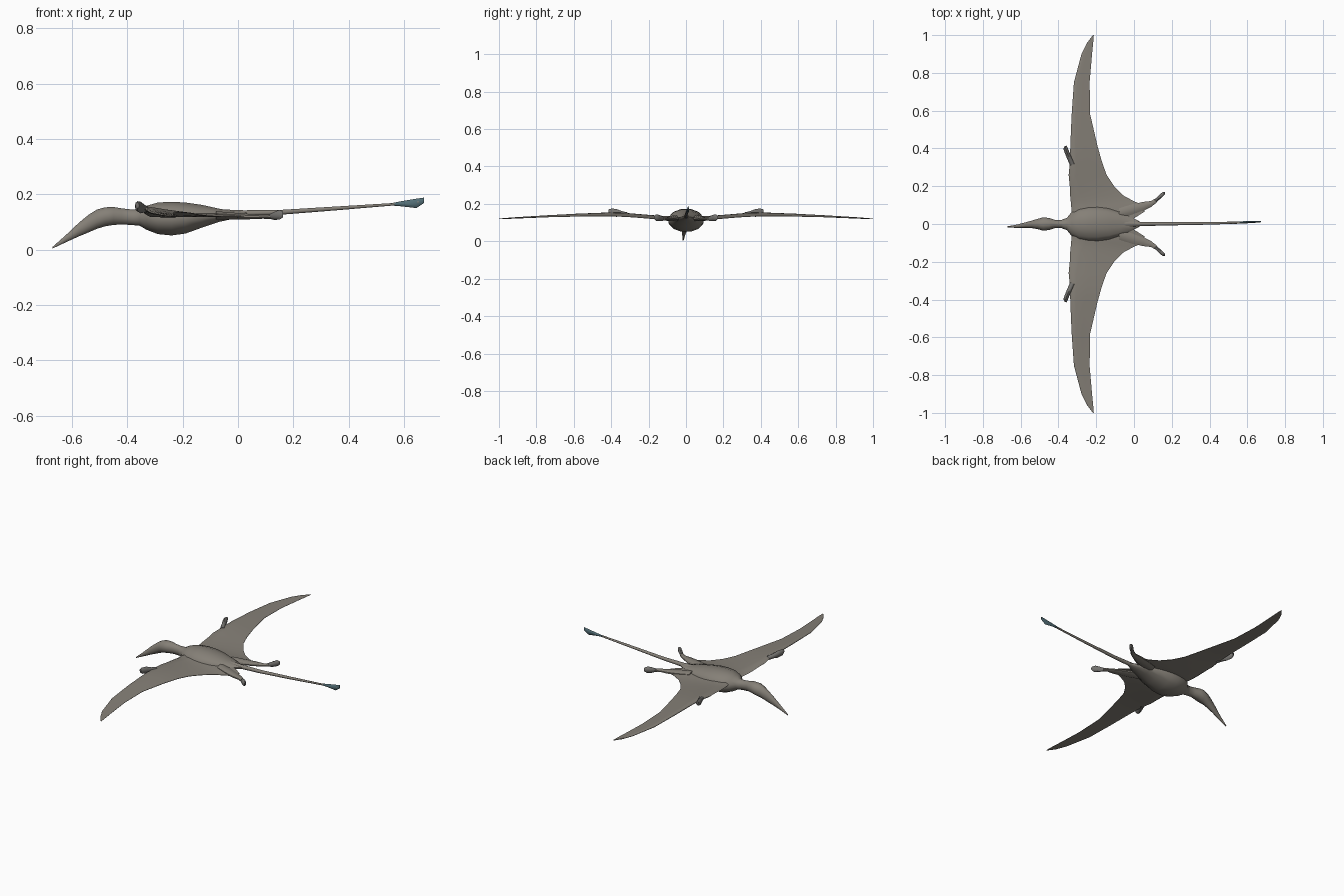
import bpy, bmesh, math


def material(name, rgb):
    m = bpy.data.materials.new(name)
    m.diffuse_color = (*rgb, 1)
    return m


SKIN = material("warm grey skin", (0.235, 0.215, 0.185))
CLAW = material("dark grey claw", (0.17, 0.165, 0.155))
TEAL = material("slate teal", (0.085, 0.155, 0.18))


def loft(name, rings, mat, mirror=False, angle=50):
    """Skin a closed tube through equally sized rings and cap both ends."""
    bm = bmesh.new()
    loops = [[bm.verts.new(p) for p in ring] for ring in rings]
    n = len(loops[0])
    for a, b in zip(loops, loops[1:]):
        for i in range(n):
            j = (i + 1) % n
            bm.faces.new((a[i], a[j], b[j], b[i]))
    bm.faces.new(loops[0])
    bm.faces.new(loops[-1])
    bmesh.ops.recalc_face_normals(bm, faces=bm.faces)
    me = bpy.data.meshes.new(name)
    bm.to_mesh(me)
    bm.free()
    me.materials.append(mat)
    ob = bpy.data.objects.new(name, me)
    bpy.context.collection.objects.link(ob)
    if mirror:
        ob.modifiers.new("mirror", "MIRROR").use_axis = (False, True, False)
    bpy.context.view_layer.objects.active = ob
    ob.select_set(True)
    bpy.ops.object.shade_smooth_by_angle(angle=math.radians(angle))
    ob.select_set(False)
    return ob


def oval(x, y, low, high, half, n=12):
    """Upright oval ring facing along x."""
    mid, r = (low + high) / 2, (high - low) / 2
    return [(x, y + half * math.cos(t), mid + r * math.sin(t))
            for t in (2 * math.pi * (i + .5) / n for i in range(n))]


def tube(name, stations, mat, n=12, **kw):
    return loft(name, [oval(*s, n=n) for s in stations], mat, **kw)


# Body, neck, head and beak: x, y, bottom, top, half width
tube("body_and_head", [
    (-.67, -.015, .004, .010, .003),
    (-.62, -.012, .027, .055, .009),
    (-.575, -.006, .047, .098, .015),
    (-.54, -.002, .061, .127, .021),
    (-.51, 0, .074, .146, .028),
    (-.48, 0, .083, .154, .037),
    (-.45, 0, .088, .155, .033),
    (-.42, 0, .090, .150, .023),
    (-.385, 0, .088, .146, .022),
    (-.355, 0, .085, .146, .034),
    (-.33, 0, .070, .160, .066),
    (-.29, 0, .054, .172, .088),
    (-.24, 0, .049, .175, .097),
    (-.19, 0, .056, .172, .096),
    (-.13, 0, .078, .163, .084),
    (-.07, 0, .099, .149, .063),
    (-.02, 0, .110, .140, .040),
    (.03, 0, .120, .138, .014)], SKIN)

# Tail with a flat vane at its end
tube("tail", [
    (-.05, 0, .115, .146, .022),
    (.02, 0, .119, .143, .013),
    (.15, .001, .125, .144, .010),
    (.35, .003, .141, .156, .008),
    (.55, .007, .158, .168, .006),
    (.655, .011, .168, .176, .004)], SKIN, n=8)
tube("tail_vane", [
    (.545, .007, .160, .166, .006),
    (.585, .009, .157, .174, .007),
    (.645, .011, .150, .184, .005),
    (.672, .012, .168, .188, .003)], TEAL, n=6)

# Wings: y, front x, rear x, front z, rear z, thickness
WING = [
    (0, -.320, -.03, .130, .128, .026),
    (.03, -.325, .00, .130, .127, .024),
    (.065, -.330, .055, .128, .123, .022),
    (.10, -.333, .050, .127, .119, .020),
    (.12, -.335, .000, .128, .118, .019),
    (.15, -.338, -.055, .130, .119, .018),
    (.20, -.340, -.105, .134, .122, .018),
    (.26, -.346, -.145, .139, .127, .018),
    (.33, -.339, -.170, .145, .132, .018),
    (.42, -.337, -.195, .147, .134, .017),
    (.58, -.330, -.232, .142, .133, .014),
    (.75, -.318, -.235, .134, .129, .011),
    (.90, -.278, -.222, .126, .124, .008),
    (.96, -.248, -.216, .122, .122, .006),
    (1.0, -.217, -.213, .120, .120, .003)]
SECTION = [(0, 0), (.05, .45), (.2, .5), (.55, .28), (1, .06),
           (1, -.06), (.55, -.2), (.2, -.45), (.05, -.45)]
wing_rings = []
for y, xf, xr, zf, zr, th in WING:
    wing_rings.append([(xf + (xr - xf) * u, y, zf + (zr - zf) * u + th * v)
                       for u, v in SECTION])
# The open centre ring is shared by the two mirrored halves
loft("wings", wing_rings, SKIN, mirror=True, angle=60)

# Hind legs, with flared feet
tube("hind_legs", [
    (-.08, .055, .108, .140, .030),
    (-.01, .075, .108, .134, .032),
    (.05, .093, .109, .129, .026),
    (.09, .106, .111, .127, .017),
    (.12, .126, .110, .128, .014)], SKIN, n=8, mirror=True)
tube("hind_feet", [
    (.108, .118, .112, .126, .012),
    (.132, .140, .106, .138, .014),
    (.150, .155, .107, .145, .014),
    (.163, .163, .116, .138, .008)], CLAW, n=8, mirror=True)

# Small clawed hands at the front edge of each wing


def hand_ring(x, y, z, wide, tall):
    return [(x + wide * math.cos(t) * .9, y + wide * math.cos(t) * .4,
             z + tall * math.sin(t))
            for t in (math.tau * i / 8 for i in range(8))]


loft("hands", [hand_ring(*s) for s in (
    (-.325, .315, .143, .014, .012),
    (-.340, .345, .148, .013, .014),
    (-.352, .372, .152, .012, .021),
    (-.362, .398, .156, .012, .019),
    (-.364, .412, .160, .008, .011))], CLAW, mirror=True)
